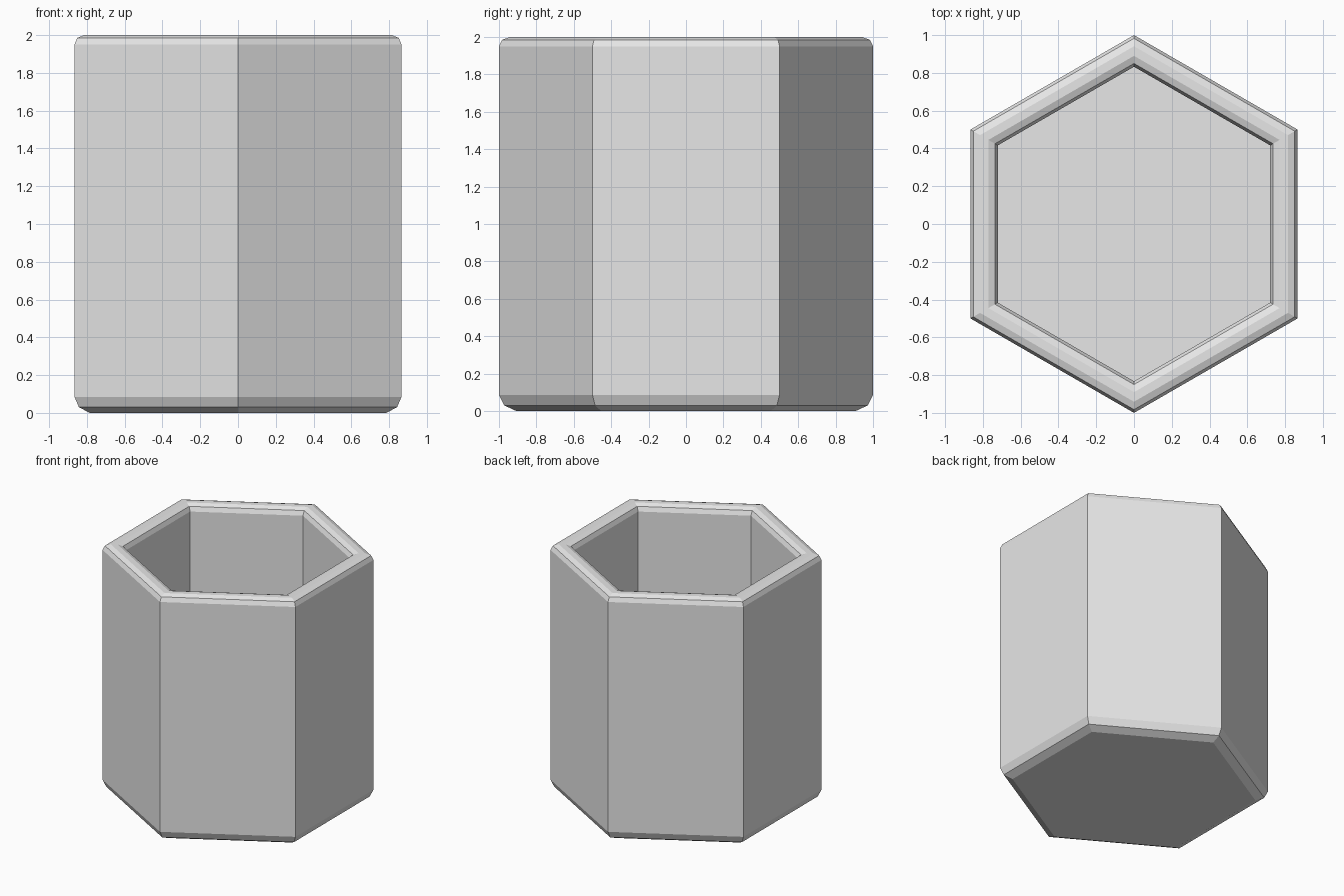
import bpy
import bmesh
from math import cos, sin, pi

cube = bpy.data.objects.get("Cube")
if cube:
    bpy.data.objects.remove(cube, do_unlink=True)

SIDES = 6
APOTHEM = cos(pi / SIDES)

# Single plain colour
grey = bpy.data.materials.new("light_grey")
grey.diffuse_color = (0.8, 0.8, 0.8, 1)
grey.use_nodes = True
grey.node_tree.nodes["Principled BSDF"].inputs["Base Color"].default_value = (0.8, 0.8, 0.8, 1)

# Wall section as (distance to flat side, height), from base up, over the rim, down inside
section = [
    (0.785, 0), (0.842, 0.03), (APOTHEM, 0.085),   # rounded base edge
    (APOTHEM, 1.95), (0.851, 1.985), (0.815, 2),   # outer rim
    (0.771, 2), (0.736, 1.985), (0.721, 1.95),     # inner rim
    (0.721, 0.145),                                # cavity floor
]


def hexagon_ring(bm, flat_distance, height):
    radius = flat_distance / APOTHEM
    angles = [pi / 2 + i * 2 * pi / SIDES for i in range(SIDES)]
    return [bm.verts.new((radius * cos(a), radius * sin(a), height)) for a in angles]


# Hexagonal cup: loft the section around six sides
bm = bmesh.new()
rings = [hexagon_ring(bm, d, h) for d, h in section]
for lower, upper in zip(rings, rings[1:]):
    for i in range(SIDES):
        j = (i + 1) % SIDES
        bm.faces.new((lower[i], lower[j], upper[j], upper[i]))
bm.faces.new(rings[0][::-1])   # underside
bm.faces.new(rings[-1])        # cavity floor
bmesh.ops.recalc_face_normals(bm, faces=bm.faces)

mesh = bpy.data.meshes.new("hexagonal_cup")
bm.to_mesh(mesh)
bm.free()
mesh.materials.append(grey)
cup = bpy.data.objects.new("hexagonal_cup", mesh)
bpy.context.collection.objects.link(cup)
